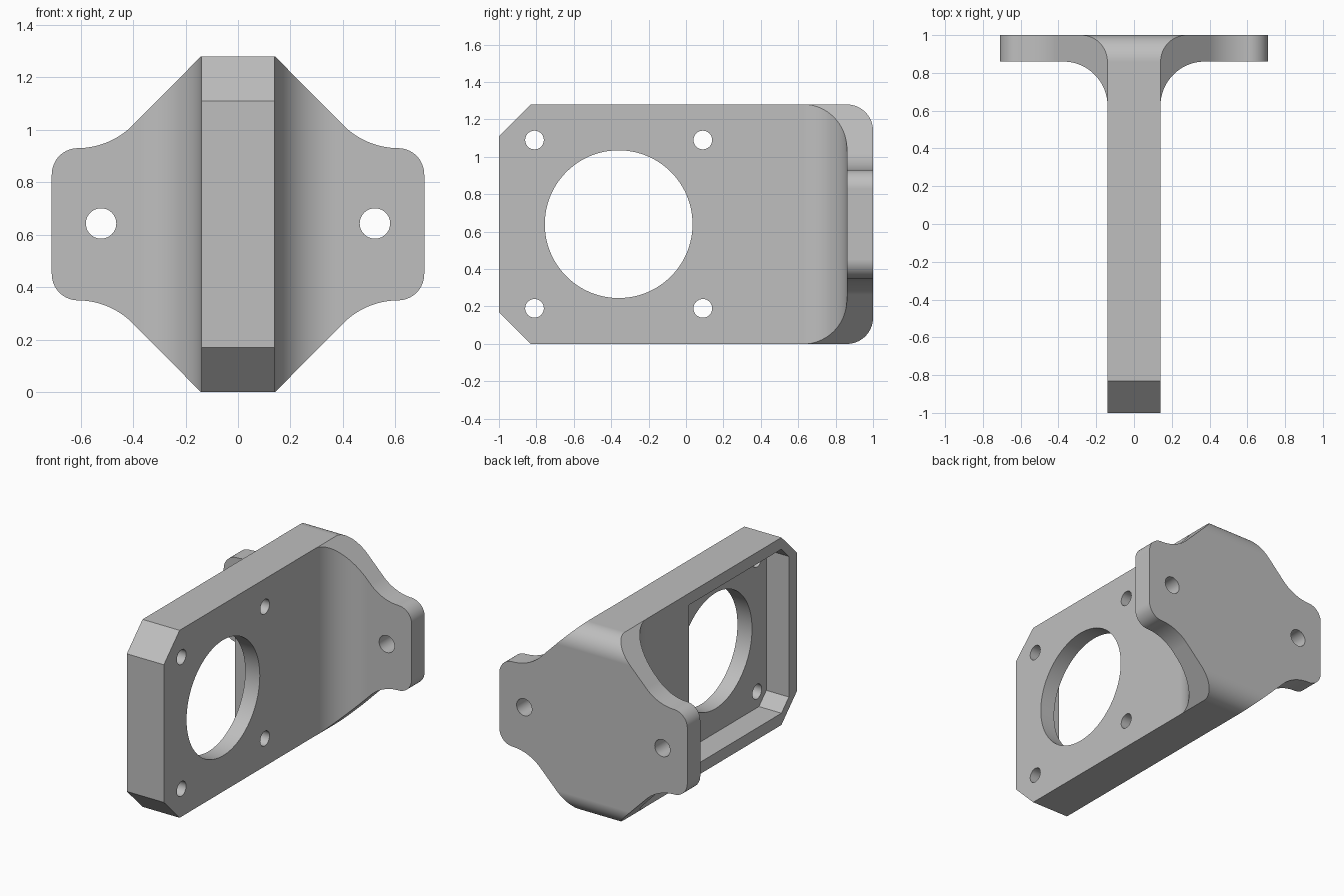
import bpy, bmesh, math
from mathutils import Vector

if "Cube" in bpy.data.objects:
    bpy.data.objects.remove(bpy.data.objects["Cube"])

MID = 0.64   # mid height
HALF = 0.14  # half thickness of the web


def arc(cx, cy, r, a0, a1, n=24):
    return [(cx + r * math.cos(math.radians(a0 + (a1 - a0) * i / n)),
             cy + r * math.sin(math.radians(a0 + (a1 - a0) * i / n))) for i in range(n + 1)]


def prism(name, pts, axis, lo, hi):
    """Extrude a 2D profile along an axis (profile is in the other two axes, in order)."""
    place = {'x': lambda a, b, t: (t, a, b),
             'y': lambda a, b, t: (a, t, b),
             'z': lambda a, b, t: (a, b, t)}[axis]
    bm = bmesh.new()
    face = bm.faces.new([bm.verts.new(place(a, b, lo)) for a, b in pts])
    top = bmesh.ops.extrude_face_region(bm, geom=[face])['geom']
    bmesh.ops.translate(bm, verts=[v for v in top if isinstance(v, bmesh.types.BMVert)],
                        vec=Vector(place(0, 0, hi - lo)))
    bmesh.ops.recalc_face_normals(bm, faces=bm.faces)
    mesh = bpy.data.meshes.new(name)
    bm.to_mesh(mesh)
    bm.free()
    ob = bpy.data.objects.new(name, mesh)
    bpy.context.collection.objects.link(ob)
    return ob


def combine(body, tool, operation):
    mod = body.modifiers.new(operation.lower(), 'BOOLEAN')
    mod.operation, mod.solver, mod.object = operation, 'EXACT', tool
    bpy.context.view_layer.objects.active = body
    bpy.ops.object.modifier_apply(modifier=mod.name)
    bpy.data.objects.remove(tool, do_unlink=True)


# T-shaped plan: web, inner fillets and rear flange
R = 0.235
half = [(HALF, -1.1)] + arc(HALF + R, 0.86 - R, R, 180, 90) + [(0.8, 0.86), (0.8, 1.1)]
bracket = prism("motor_bracket", half + [(-x, y) for x, y in reversed(half)], 'z', -0.1, 1.38)

# Flange outline: rounded ears flowing into 45 degree shoulders
r = 0.3
quarter = ([(0.71, 0.19)] + arc(0.61, 0.19, 0.1, 0, 90, 16)
           + arc(0.613, 0.29 + r, r, 270, 225, 16) + [(HALF + 0.001, 0.64), (HALF + 0.001, 0.8)])
right = [(x, MID - z) for x, z in reversed(quarter)] + [(x, MID + z) for x, z in quarter]
outline = prism("flange_outline", right + [(-x, z) for x, z in reversed(right)], 'y', -1.2, 1.2)
combine(bracket, outline, 'INTERSECT')

# Side silhouette: chamfered front corners, rounded rear corners
upper = arc(0.86, 0.5, 0.14, 0, 90) + [(-0.83, 0.64), (-1, 0.47)]
side = prism("side_outline", [(y, MID + z) for y, z in upper]
             + [(y, MID - z) for y, z in reversed(upper)], 'x', -1, 1)
combine(bracket, side, 'INTERSECT')

# Motor pocket on the left side of the web
pocket = prism("pocket", [(0.17, 0.08), (0.17, 1.2), (-0.83, 1.2), (-0.91, 1.12),
                          (-0.91, 0.16), (-0.83, 0.08)], 'x', -0.3, 0.03)
combine(bracket, pocket, 'DIFFERENCE')

# Motor opening and its four screw holes
holes = [(-0.36, MID, 0.395, 96)]
holes += [(y, MID + s * 0.45, 0.05, 32) for y in (-0.81, 0.09) for s in (-1, 1)]
for y, z, rad, n in holes:
    combine(bracket, prism("web_hole", arc(y, z, rad, 0, 360, n)[:-1], 'x', -0.3, 0.3), 'DIFFERENCE')

# Mounting holes in the flange ears
for s in (-1, 1):
    combine(bracket, prism("ear_hole", arc(s * 0.522, MID + 0.003, 0.058, 0, 360, 40)[:-1],
                           'y', 0.7, 1.2), 'DIFFERENCE')

# Finish
grey = bpy.data.materials.new("plain_grey")
grey.diffuse_color = (0.52, 0.52, 0.52, 1)
grey.use_nodes = True
grey.node_tree.nodes["Principled BSDF"].inputs["Base Color"].default_value = grey.diffuse_color
bracket.data.materials.clear()
bracket.data.materials.append(grey)
for p in bracket.data.polygons:
    p.material_index = 0
bpy.ops.object.select_all(action='DESELECT')
bracket.select_set(True)
bpy.context.view_layer.objects.active = bracket
bpy.ops.object.shade_smooth_by_angle(angle=math.radians(20))
weighted = bracket.modifiers.new("flat_face_normals", 'WEIGHTED_NORMAL')
weighted.keep_sharp = True
